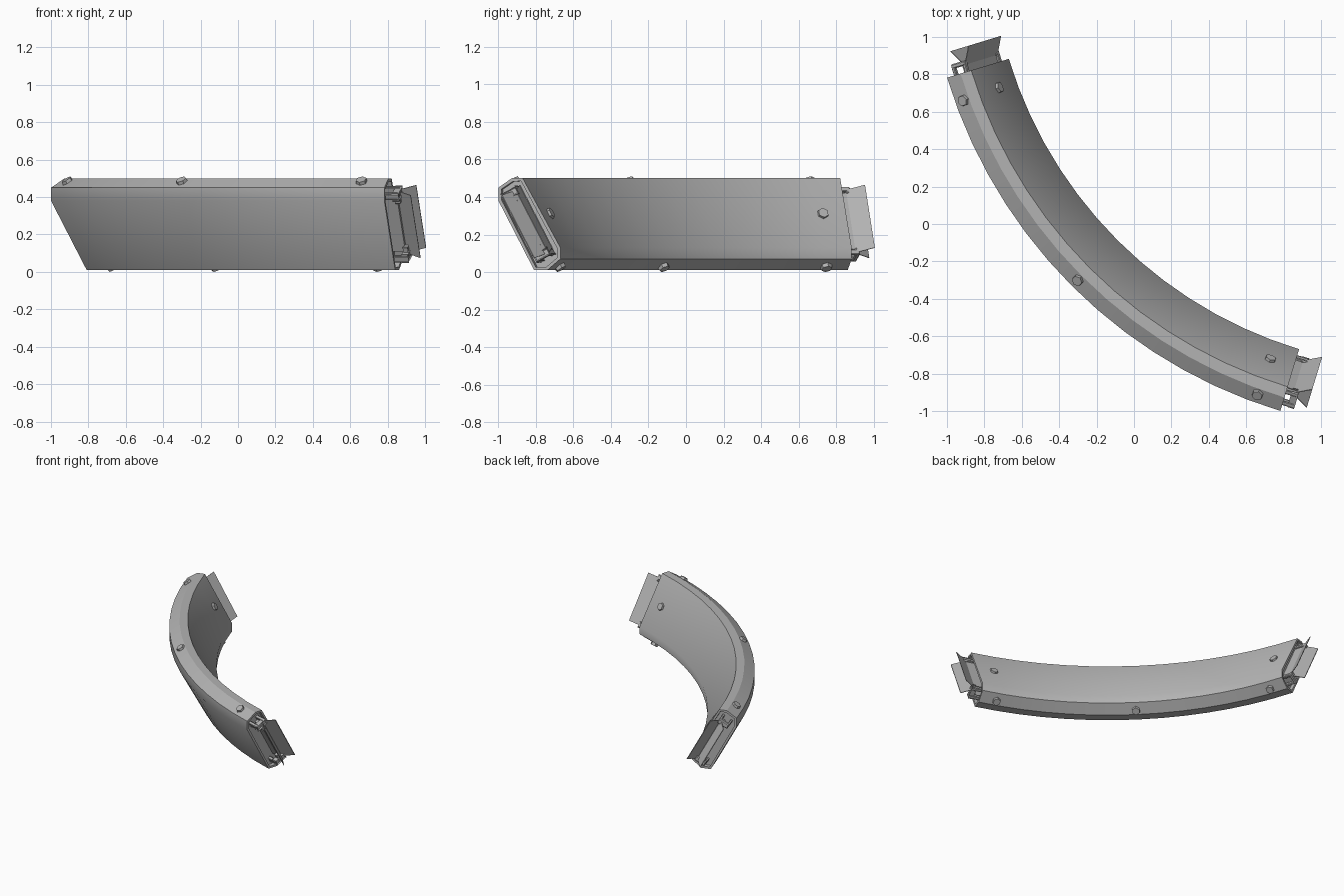
import bpy, bmesh, math
from mathutils import Vector, Matrix

cube = bpy.data.objects.get("Cube")
if cube:
    bpy.data.objects.remove(cube, do_unlink=True)

CENTRE = 1.56              # arc centre lies on the diagonal
START, END = 16.9, 73.1    # arc limits in degrees
MID_R, MID_Z = 2.5025, 0.255
SEGMENTS = 14
UP = Vector((0, 0, 1))

metal = bpy.data.materials.new("grey_metal")
metal.use_nodes = True
GREY = (0.45, 0.45, 0.45, 1)
metal.diffuse_color = GREY
metal.node_tree.nodes["Principled BSDF"].inputs["Base Color"].default_value = GREY


def outward(deg):
    a = math.radians(deg)
    return Vector((-math.cos(a), -math.sin(a), 0))


def on_arc(deg, r, z):
    return Vector((CENTRE, CENTRE, z)) + outward(deg) * r


def finish(name, bm, smooth=False):
    bmesh.ops.recalc_face_normals(bm, faces=bm.faces[:])
    mesh = bpy.data.meshes.new(name)
    bm.to_mesh(mesh)
    bm.free()
    mesh.materials.append(metal)
    obj = bpy.data.objects.new(name, mesh)
    bpy.context.collection.objects.link(obj)
    if smooth:
        bpy.ops.object.select_all(action='DESELECT')
        obj.select_set(True)
        bpy.context.view_layer.objects.active = obj
        bpy.ops.object.shade_smooth_by_angle(angle=math.radians(30))
    return obj


# Curved leaning shell: bevelled section swept along the arc
section = [(2.675, 0.38), (2.675, 0.45), (2.60, 0.50), (2.54, 0.50),
           (2.33, 0.13), (2.33, 0.07), (2.403, 0.01), (2.476, 0.01)]
bm = bmesh.new()
rings = []
for i in range(SEGMENTS + 1):
    deg = START + (END - START) * i / SEGMENTS
    rings.append([bm.verts.new(on_arc(deg, r, z)) for r, z in section])
for a, b in zip(rings, rings[1:]):
    for i in range(len(section)):
        j = (i + 1) % len(section)
        bm.faces.new((a[i], a[j], b[j], b[i]))
caps = [bm.faces.new(rings[0]), bm.faces.new(rings[-1])]
bmesh.ops.recalc_face_normals(bm, faces=bm.faces[:])
# Recessed ends with a thin rim
for cap in caps:
    bmesh.ops.inset_individual(bm, faces=[cap], thickness=0.018)
    inner = bmesh.ops.extrude_discrete_faces(bm, faces=[cap])["faces"][0]
    inward = -inner.normal.copy()
    bmesh.ops.translate(bm, vec=inward * 0.03, verts=inner.verts[:])
bmesh.ops.remove_doubles(bm, verts=bm.verts[:], dist=0.0005)
finish("curved_shell", bm, smooth=True)


# Hexagonal bolts
def bolt(name, deg, r, z, nr, nz):
    e = outward(deg)
    normal = (e * nr + UP * nz).normalized()
    turn = normal.to_track_quat('Z', 'Y').to_matrix().to_4x4()
    bm = bmesh.new()
    bmesh.ops.create_cone(bm, cap_ends=True, segments=6, radius1=0.033,
                          radius2=0.029, depth=0.03,
                          matrix=Matrix.Translation(on_arc(deg, r, z)) @ turn)
    finish(name, bm)


for i, deg in enumerate((20, 45, 70)):
    bolt(f"top_bolt_{i}", deg, 2.63, 0.482, 0.55, 0.83)
    bolt(f"bottom_bolt_{i}", deg, 2.375, 0.028, -0.55, -0.83)
for i, deg in enumerate((20, 70)):
    bolt(f"inner_bolt_{i}", deg, 2.432, 0.31, -0.88, 0.475)


# End connectors, in a frame of (along arc, up the slant, across the slab)
def frame(deg, sign):
    e = outward(deg)
    along = UP.cross(e) * sign
    slant = (e * 0.475 + UP * 0.88).normalized()
    across = (e * 0.88 - UP * 0.475).normalized()
    m = Matrix((along, slant, across)).transposed().to_4x4()
    return Matrix.Translation(on_arc(deg, MID_R, MID_Z)) @ m


def add_box(bm, m, centre, size, bevel=0.0):
    verts = bmesh.ops.create_cube(bm, size=1)["verts"]
    for v in verts:
        v.co = m @ (Vector(centre) + Vector(a * b for a, b in zip(v.co, size)))
    if bevel:
        edges = list({e for v in verts for e in v.link_edges})
        bmesh.ops.bevel(bm, geom=edges, offset=bevel, segments=1, affect='EDGES')


def flared_plate(name, m, side):
    bm = bmesh.new()
    base, thick = -0.03, 0.005
    corners = [(0.03, base), (0.13, base + side * 0.06),
               (0.13, base + side * (0.06 - thick)), (0.03, base - side * thick)]
    ends = [[bm.verts.new(m @ Vector((t, s, n))) for t, n in corners]
            for s in (-0.19, 0.19)]
    bm.faces.new(ends[0])
    bm.faces.new(ends[1])
    for i in range(4):
        j = (i + 1) % 4
        bm.faces.new((ends[0][i], ends[0][j], ends[1][j], ends[1][i]))
    finish(name, bm)


for label, deg, sign in (("right", START, -1), ("left", END, 1)):
    m = frame(deg, sign)
    # Make sure the fittings point away from the shell
    if (m.to_3x3() @ Vector((1, 0, 0))).dot(on_arc(45, MID_R, 0) - on_arc(deg, MID_R, 0)) > 0:
        m = m @ Matrix.Diagonal((-1, 1, 1, 1))
    bm = bmesh.new()
    add_box(bm, m, (0, 0, -0.02), (0.08, 0.34, 0.03))
    finish(f"{label}_connector_stem", bm)
    flared_plate(f"{label}_outer_flare", m, 1)
    flared_plate(f"{label}_inner_flare", m, -1)
    # Hooked latches at the upper and lower ends of the connector
    for end, k in (("upper", 1), ("lower", -1)):
        bm = bmesh.new()
        for n in (-0.035, 0.035):
            add_box(bm, m, (0.01, k * 0.19, n), (0.09, 0.028, 0.018), 0.004)
        add_box(bm, m, (0.048, k * 0.185, 0), (0.026, 0.04, 0.088), 0.006)
        add_box(bm, m, (0.048, k * 0.16, 0), (0.02, 0.05, 0.03), 0.004)
        finish(f"{label}_{end}_latch", bm)
